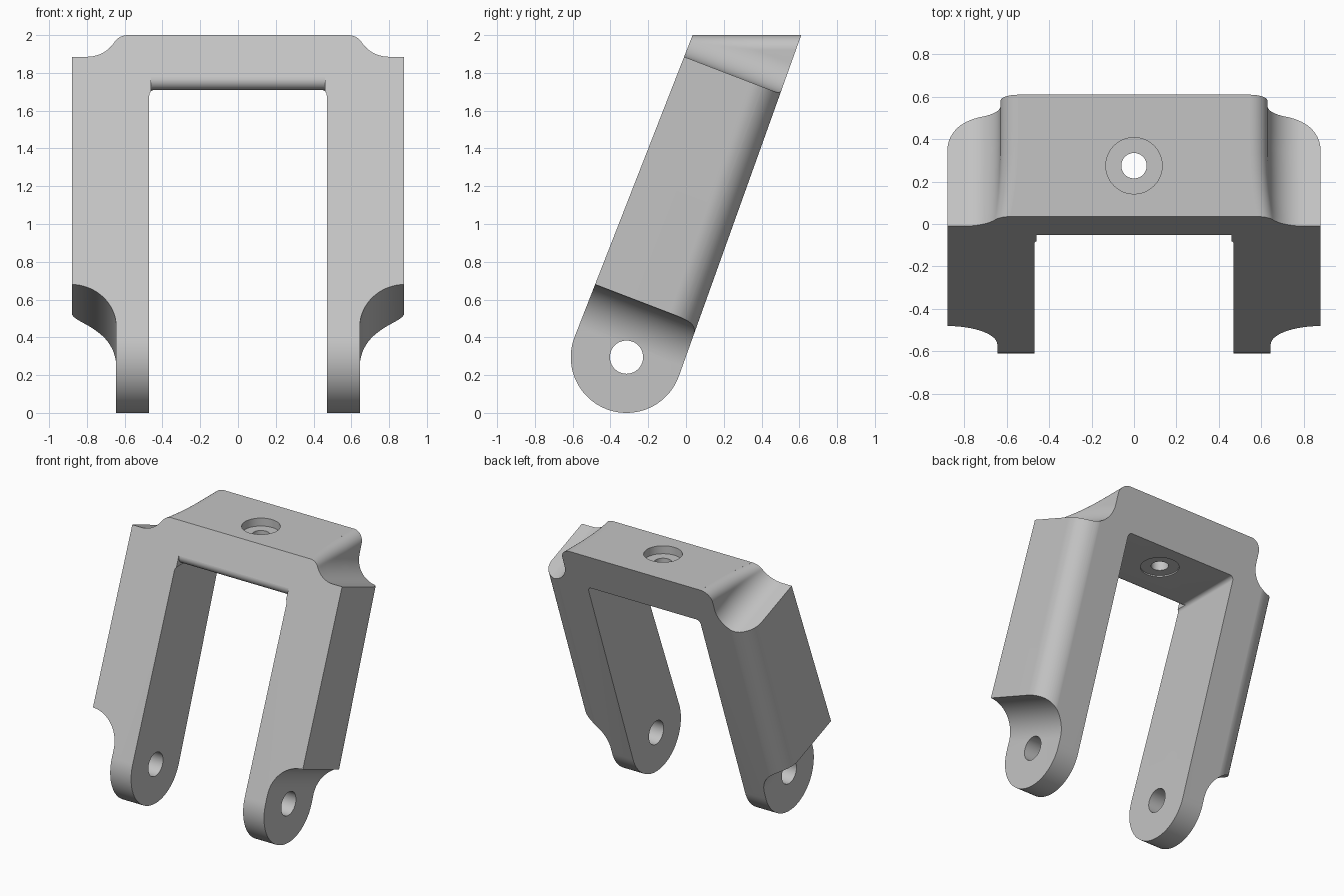
import bpy, bmesh
from math import sin, cos, tan, pi, radians, sqrt, atan2, acos, hypot

cube = bpy.data.objects.get("Cube")
if cube:
    bpy.data.objects.remove(cube)

TILT = radians(21)
HY, HZ, HUB = -0.315, 0.295, 0.295      # hub centre and radius
OUT, INNER, TOP, UNDER = 0.88, 0.47, 2.0, 1.71
FRONT_TOP, BACK_TOP = 0.035, 0.61


def arc(cx, cy, r, a, b, n=16):
    return [(cx + r * cos(a + (b - a) * i / n), cy + r * sin(a + (b - a) * i / n)) for i in range(n + 1)]


def loft(name, loops):
    """Closed solid through loops with equal point counts."""
    bm = bmesh.new()
    rings = [[bm.verts.new(p) for p in loop] for loop in loops]
    n = len(rings[0])
    for a, b in zip(rings, rings[1:]):
        for i in range(n):
            j = (i + 1) % n
            bm.faces.new((a[i], a[j], b[j], b[i]))
    bm.faces.new(rings[0])
    bm.faces.new(rings[-1])
    bmesh.ops.recalc_face_normals(bm, faces=bm.faces)
    mesh = bpy.data.meshes.new(name)
    bm.to_mesh(mesh)
    bm.free()
    ob = bpy.data.objects.new(name, mesh)
    bpy.context.collection.objects.link(ob)
    return ob


def along_x(name, yz, half):
    return loft(name, [[(x, y, z) for y, z in yz] for x in (-half, half)])


def along_z(name, xy, z0, z1):
    return loft(name, [[(x, y, z) for x, y in xy] for z in (z0, z1)])


def tilted(x, u, v):
    """Leg coordinates (u up the leg, v through its depth) to world."""
    return (x, HY + u * sin(TILT) + v * cos(TILT), HZ + u * cos(TILT) - v * sin(TILT))


def tangent_angle(y, side):
    dy, dz = y - HY, TOP - HZ
    return atan2(dz, dy) + side * acos(HUB / hypot(dy, dz))


# Side outline: round hub with two straight tangents up to the flat top
a_front, a_back = tangent_angle(FRONT_TOP, 1), tangent_angle(BACK_TOP, -1)
outline = [(FRONT_TOP, TOP)] + arc(HY, HZ, HUB, a_front, a_back + 2 * pi, 48) + [(BACK_TOP, TOP)]
fork = along_x("fork_yoke", outline, 0.95)
tools = []

# Plan section that rounds the outer rear edges
lean = -tan(a_back)
R = 0.17
rounded = []
for z in (-0.3, 2.3):
    yb = BACK_TOP + 0.001 - (TOP - z) * lean
    right = arc(OUT - R, yb - R, R, 0, pi / 2)
    left = arc(R - OUT, yb - R, R, pi / 2, pi)
    rounded.append([(x, y, z) for x, y in right + left + [(-OUT, yb - 2), (OUT, yb - 2)]])
tools.append((loft("rounding_tool", rounded), 'INTERSECT'))

# Opening between the legs, with small rounded corners
c = 0.03
opening = (arc(INNER - c, UNDER - c, c, 0, pi / 2, 8) + arc(c - INNER, UNDER - c, c, pi / 2, pi, 8)
           + [(-INNER, -1), (INNER, -1)])
tools.append((loft("opening_tool", [[(x, y, z) for x, z in opening] for y in (-2, 2)]), 'DIFFERENCE'))

# Rounded front lower edge of the bridge
f = 0.05
lip = arc(0, UNDER + f, f, a_front, 1.5 * pi, 12) + [(0, UNDER - 0.05), (-0.2, UNDER - 0.05), (-0.2, UNDER + f)]
tools.append((along_x("lip_tool", lip, INNER - 0.01), 'DIFFERENCE'))


# Scooped shoulders and cheeks on both sides
def shoulder_section(v, side):
    cx, r, fr, floor = 0.80, 0.17, 0.085, 1.594
    uc = floor + r
    h = (TOP - HZ + v * sin(TILT)) / cos(TILT)
    drop = max(uc - (h - fr), 0)
    fx = cx - sqrt((r + fr) ** 2 - drop ** 2)
    turn = atan2(drop, cx - fx)
    pts = [(1.2, floor)] + arc(cx, uc, r, 1.5 * pi, pi + 0.0001 - turn + 2 * turn, 20)
    pts += arc(fx, h - fr, fr, turn - 0.0002, radians(88), 14)
    pts += [(fx, h + 0.2), (1.2, h + 0.2)]
    return [tilted(side * x, u, v) for x, u in pts]


for side in (-1, 1):
    depths = [-0.4 + 0.08 * i for i in range(11)]
    tools.append((loft("shoulder_tool", [shoulder_section(v, side) for v in depths]), 'DIFFERENCE'))
    cheek = arc(0.885, 0.06, 0.24, pi / 2, pi, 24) + [(0.645, -0.6), (1.2, -0.6), (1.2, 0.3)]
    tools.append((loft("cheek_tool", [[tilted(side * x, u, v) for x, u in cheek] for v in (-0.6, 0.6)]),
                  'DIFFERENCE'))

# Axle holes, and the stem hole with its recesses
tools.append((along_x("axle_tool", arc(HY, HZ, 0.088, 0, 2 * pi, 48)[:-1], 1.5), 'DIFFERENCE'))
for radius, z0, z1 in ((0.06, 1.5, 2.3), (0.133, TOP - 0.06, 2.4), (0.133, 1.6, UNDER + 0.01)):
    tools.append((along_z("stem_tool", arc(0, 0.275, radius, 0, 2 * pi, 48)[:-1], z0, z1), 'DIFFERENCE'))

for tool, operation in tools:
    tool.hide_render = True
    mod = fork.modifiers.new(tool.name, 'BOOLEAN')
    mod.object, mod.operation, mod.solver = tool, operation, 'EXACT'

# Bake the cuts and remove the tools
bpy.context.view_layer.update()
baked = bpy.data.meshes.new_from_object(fork.evaluated_get(bpy.context.evaluated_depsgraph_get()))
fork.modifiers.clear()
fork.data = baked
for tool, _ in tools:
    bpy.data.objects.remove(tool)

# Plain grey metal
grey = bpy.data.materials.new("light_grey")
grey.use_nodes = True
colour = (0.55, 0.55, 0.55, 1)
grey.diffuse_color = colour
grey.node_tree.nodes["Principled BSDF"].inputs["Base Color"].default_value = colour
fork.data.materials.clear()
fork.data.materials.append(grey)

bpy.ops.object.select_all(action='DESELECT')
fork.select_set(True)
bpy.context.view_layer.objects.active = fork
bpy.ops.object.shade_smooth_by_angle(angle=radians(30))
